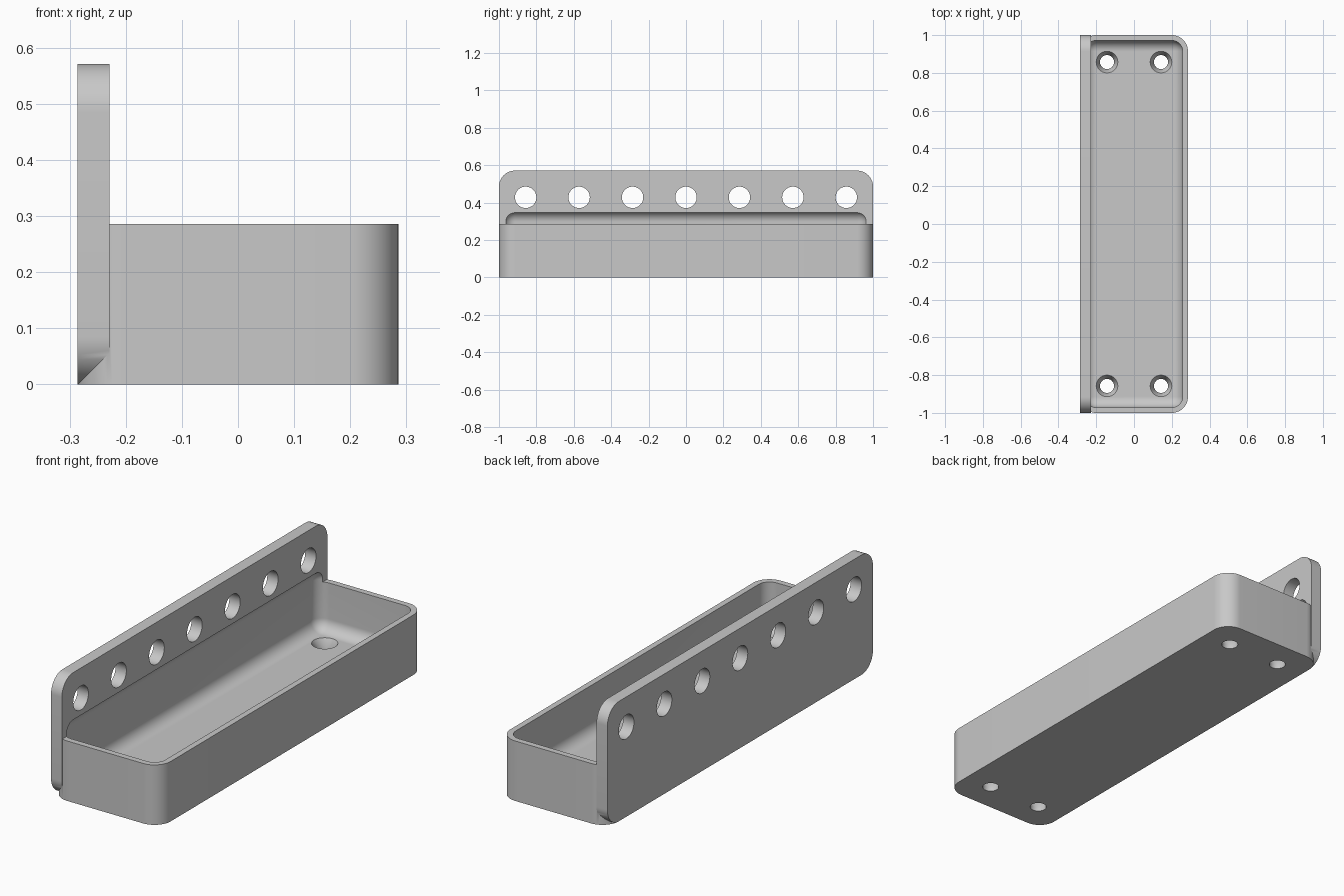
import bpy, bmesh, math
from mathutils import Matrix, Vector

default = bpy.data.objects.get("Cube")
if default:
    bpy.data.objects.remove(default, do_unlink=True)

MM = 2 / 70          # the part is 70 units long
SEG = 16             # segments per rounded corner

grey = bpy.data.materials.new("plain_grey")
grey.use_nodes = True
colour = (0.58, 0.58, 0.58, 1)
grey.diffuse_color = colour
grey.node_tree.nodes["Principled BSDF"].inputs["Base Color"].default_value = colour


def finish(bm, name):
    bmesh.ops.recalc_face_normals(bm, faces=bm.faces)
    mesh = bpy.data.meshes.new(name)
    bm.to_mesh(mesh)
    bm.free()
    mesh.materials.append(grey)
    obj = bpy.data.objects.new(name, mesh)
    bpy.context.collection.objects.link(obj)
    return obj


def block(name, low, high, radius, axis=None):
    """Box with edges rounded: only those along axis, or all of them."""
    low, high = Vector(low), Vector(high)
    bm = bmesh.new()
    bmesh.ops.create_cube(bm, size=1)
    for v in bm.verts:
        v.co = (low + high) / 2 + v.co * (high - low)
    edges = [e for e in bm.edges if axis is None
             or abs((e.verts[0].co - e.verts[1].co).normalized()[axis]) > 0.9]
    bmesh.ops.bevel(bm, geom=edges, offset=radius, segments=SEG,
                    profile=0.5, affect='EDGES')
    return finish(bm, name)


def add_lathe(bm, profile, matrix, sides=48):
    """Closed solid of revolution from (radius, height) pairs."""
    rings = [[bm.verts.new(matrix @ Vector((r * math.cos(a), r * math.sin(a), h)))
              for a in (math.tau * i / sides for i in range(sides))]
             for r, h in profile]
    for a, b in zip(rings, rings[1:]):
        for i in range(sides):
            j = (i + 1) % sides
            bm.faces.new((a[i], a[j], b[j], b[i]))
    bm.faces.new(rings[0][::-1])
    bm.faces.new(rings[-1])


def combine(target, tool, operation):
    mod = target.modifiers.new("combine", 'BOOLEAN')
    mod.operation, mod.solver, mod.object = operation, 'EXACT', tool
    bpy.context.view_layer.objects.active = target
    bpy.ops.object.modifier_apply(modifier=mod.name)
    bpy.data.objects.remove(tool, do_unlink=True)


# Tray body and the tall back plate
tray = block("mounting_tray", (-10 * MM, -1, 0), (10 * MM, 1, 10 * MM), 3 * MM, axis=2)
plate = block("back_plate", (-10 * MM, -1, 0), (-8 * MM, 1, 20 * MM), 3 * MM, axis=0)
combine(tray, plate, 'UNION')

# Filleted cavity, also scooping slightly into the plate
cavity = block("cavity_cutter", (-9 * MM, -34 * MM, 2 * MM),
               (9 * MM, 34 * MM, 12.4 * MM), 2 * MM)
combine(tray, cavity, 'DIFFERENCE')

# Row of holes through the plate, and countersunk screw holes in the floor
bm = bmesh.new()
turn = Matrix.Rotation(math.pi / 2, 4, 'Y')
for i in range(-3, 4):
    place = Matrix.Translation((-9 * MM, i * 10 * MM, 15 * MM)) @ turn
    add_lathe(bm, [(2 * MM, -2 * MM), (2 * MM, 2 * MM)], place)
screw = [(1.3, -1), (1.3, 0.7), (2, 2), (2, 3)]
for x in (-5, 5):
    for y in (-30, 30):
        add_lathe(bm, [(r * MM, h * MM) for r, h in screw],
                  Matrix.Translation((x * MM, y * MM, 0)))
combine(tray, finish(bm, "hole_cutter"), 'DIFFERENCE')

# Smooth fillets, sharp edges
bpy.ops.object.select_all(action='DESELECT')
tray.select_set(True)
bpy.context.view_layer.objects.active = tray
bpy.ops.object.shade_smooth_by_angle(angle=math.radians(30))
